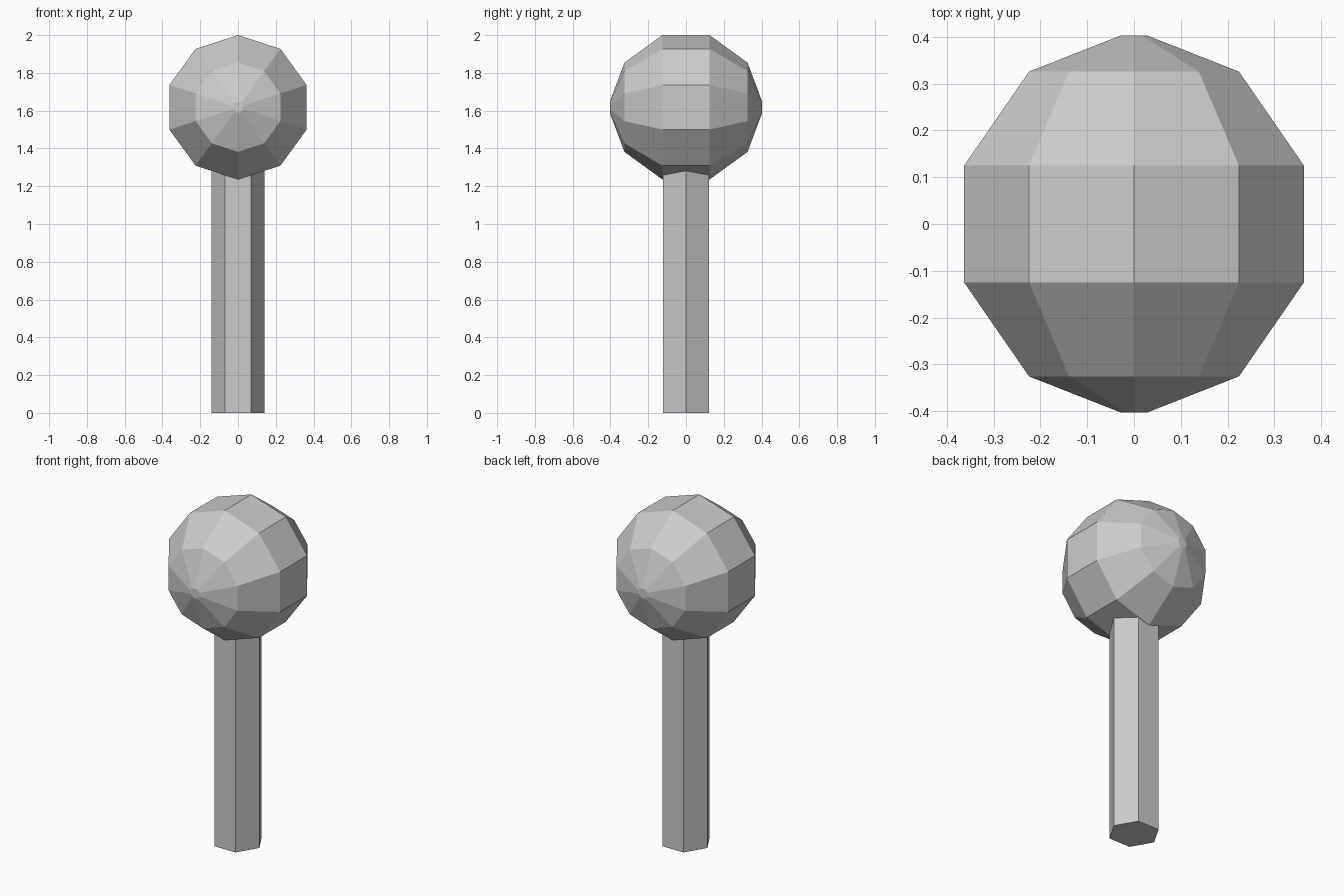
import bpy, bmesh
from math import cos, sin, pi

if "Cube" in bpy.data.objects:
    bpy.data.objects.remove(bpy.data.objects["Cube"])


def lofted(name, rings, to_point):
    """Join rings of points into a closed solid with flat end caps."""
    bm = bmesh.new()
    loops = [[bm.verts.new(to_point(*p)) for p in ring] for ring in rings]
    n = len(loops[0])
    for a, b in zip(loops, loops[1:]):
        for i in range(n):
            j = (i + 1) % n
            bm.faces.new((a[i], a[j], b[j], b[i]))
    bm.faces.new(loops[0])
    bm.faces.new(loops[-1])
    bmesh.ops.recalc_face_normals(bm, faces=bm.faces)
    mesh = bpy.data.meshes.new(name)
    bm.to_mesh(mesh)
    bm.free()
    obj = bpy.data.objects.new(name, mesh)
    bpy.context.collection.objects.link(obj)
    return obj


def ring(sides, radius, along, start=0.0):
    return [(radius * cos(start + 2 * pi * i / sides),
             radius * sin(start + 2 * pi * i / sides), along)
            for i in range(sides)]


# Ball head: ten-sided, turned around the y axis
profile = [(0.403, 0.03), (0.326, 0.236), (0.125, 0.382)]
profile += [(-y, r) for y, r in reversed(profile)]
lofted("ball_head", [ring(10, r, y, pi / 2) for y, r in profile],
       lambda a, b, t: (a, t, 1.618 + b))

# Handle: six-sided post ending just inside the ball
lofted("handle", [ring(6, 0.14, z) for z in (0.0, 1.30)],
       lambda a, b, t: (a, b, t))
